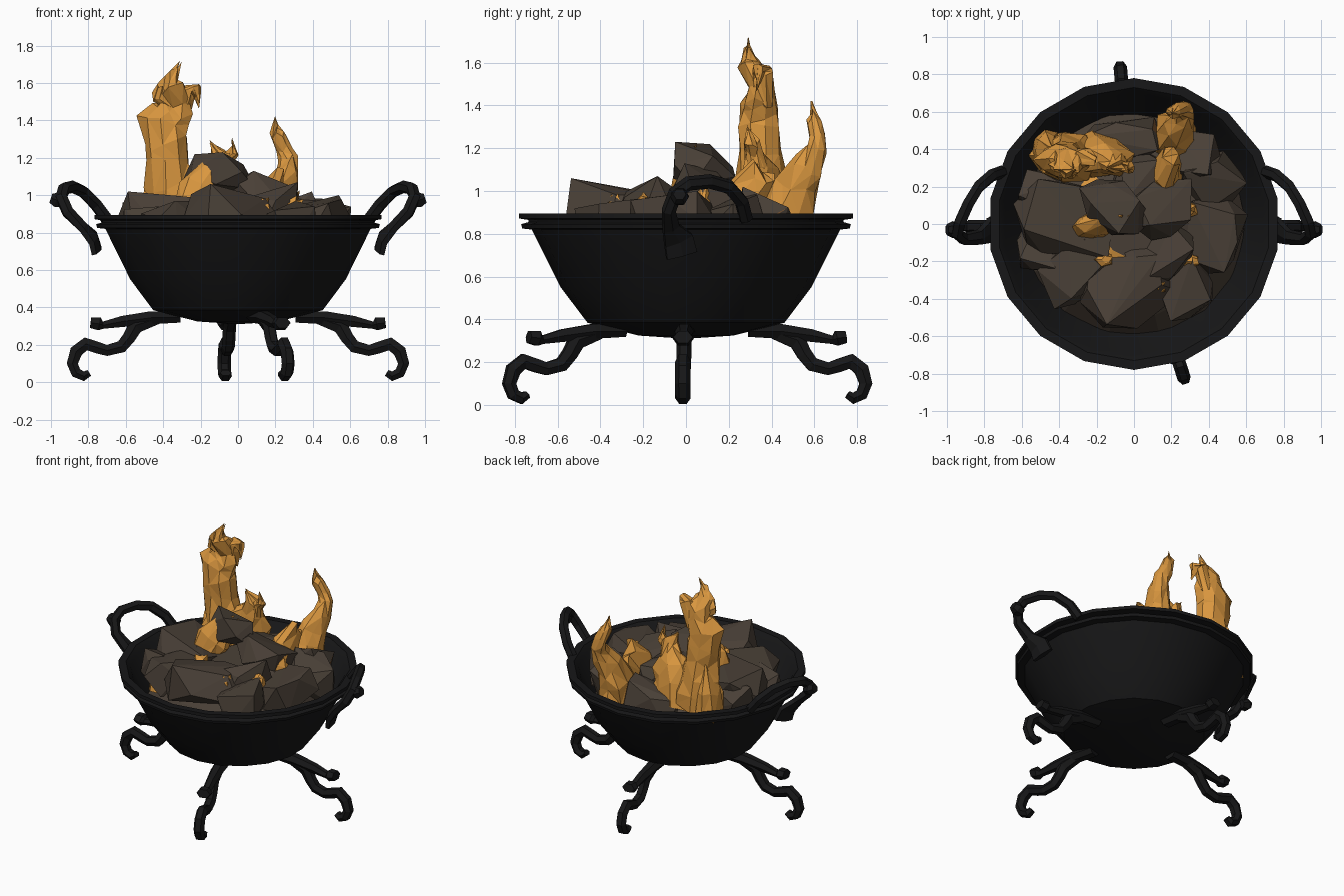
import bpy, bmesh, math, random
from mathutils import Vector, Euler

if "Cube" in bpy.data.objects:
    bpy.data.objects.remove(bpy.data.objects["Cube"])

random.seed(5)


def material(name, r, g, b):
    m = bpy.data.materials.new(name)
    m.diffuse_color = (r, g, b, 1)
    m.use_nodes = True
    m.node_tree.nodes["Principled BSDF"].inputs["Base Color"].default_value = m.diffuse_color
    return m


IRON = material("black iron", .0085, .0085, .009)
COAL = material("brown coal", .066, .050, .037)
FLAME = material("orange flame", .70, .31, .05)
EMBER = material("dull ember", .20, .09, .03)


def finish(name, bm, mats, smooth=False):
    bmesh.ops.recalc_face_normals(bm, faces=bm.faces)
    me = bpy.data.meshes.new(name)
    bm.to_mesh(me)
    bm.free()
    for m in mats:
        me.materials.append(m)
    ob = bpy.data.objects.new(name, me)
    bpy.context.collection.objects.link(ob)
    if smooth:
        bpy.ops.object.select_all(action='DESELECT')
        ob.select_set(True)
        bpy.context.view_layer.objects.active = ob
        bpy.ops.object.shade_smooth_by_angle(angle=math.radians(28))
    return ob


def loft(bm, pts, widths, side, sides=6, jitter=0.0):
    """Skin a tube along pts; widths are (in-plane, sideways) half sizes."""
    pts = [Vector(p) for p in pts]
    side = Vector(side)
    rings = []
    for i, p in enumerate(pts):
        t = (pts[min(i + 1, len(pts) - 1)] - pts[max(i - 1, 0)]).normalized()
        b = (side - t * side.dot(t)).normalized()
        n = b.cross(t)
        ring = []
        for k in range(sides):
            a = 2 * math.pi * (k + .5) / sides
            j = 1 + random.uniform(-jitter, jitter)
            lift = t * random.uniform(-jitter, jitter) * .2
            ring.append(bm.verts.new(p + lift + n * math.cos(a) * widths[i][0] * j
                                     + b * math.sin(a) * widths[i][1] * j))
        rings.append(ring)
    for r0, r1 in zip(rings, rings[1:]):
        for k in range(sides):
            q = (k + 1) % sides
            bm.faces.new((r0[k], r0[q], r1[q], r1[k]))
    bm.faces.new(rings[0])
    bm.faces.new(rings[-1])


# Bowl: lathed outside, double lip and hollow inside
profile = [(0, .31), (.22, .325), (.46, .385), (.585, .55), (.72, .82), (.765, .825),
           (.77, .845), (.735, .855), (.735, .865), (.78, .872), (.78, .895),
           (.73, .895), (.70, .86), (.56, .58), (.42, .44), (0, .40)]
bm = bmesh.new()
N = 18
rings = []
for r, z in profile:
    if r == 0:
        rings.append([bm.verts.new((0, 0, z))] * N)
    else:
        rings.append([bm.verts.new((r * math.cos(2 * math.pi * (k + .5) / N),
                                    r * math.sin(2 * math.pi * (k + .5) / N), z)) for k in range(N)])
for r0, r1 in zip(rings, rings[1:]):
    for k in range(N):
        q = (k + 1) % N
        bm.faces.new(list(dict.fromkeys((r0[k], r0[q], r1[q], r1[k]))))
finish("bowl", bm, [IRON], True)

# Legs: straight arm with knob plus S-shaped scroll foot
arm = [(.30, .345), (.45, .345), (.60, .325), (.70, .305), (.72, .312), (.765, .318)]
arm_w = [(.03, .05), (.04, .045), (.034, .035), (.022, .03), (.04, .05), (.032, .045)]
scroll = [(.42, .34), (.53, .305), (.565, .24), (.605, .19), (.68, .17), (.73, .185),
          (.79, .205), (.84, .165), (.86, .10), (.84, .05), (.80, .032), (.772, .05)]
scroll_w = [(.035, .035), (.05, .035), (.04, .035), (.038, .035), (.034, .035), (.036, .035),
            (.04, .036), (.04, .036), (.034, .036), (.032, .036), (.03, .036), (.02, .03)]
for name, ang, k in (("right", -1, 1.03), ("back", 95, .98), ("left", 181, 1.03), ("front", -72, 1.01)):
    a = math.radians(ang)
    c, s = math.cos(a), math.sin(a)
    bm = bmesh.new()
    for path, w in ((arm, arm_w), (scroll, scroll_w)):
        loft(bm, [(r * k * c, r * k * s, z) for r, z in path], w, (-s, c, 0), 6)
    finish(name + "_leg", bm, [IRON])

# Ring handles on both sides
ring_path = [(.70, .28, .87), (.76, .26, .95), (.83, .20, 1.02), (.885, .11, 1.045),
             (.93, .01, 1.035), (.945, -.05, .99), (.91, -.08, .91), (.83, -.07, .83),
             (.775, -.035, .77), (.755, -.02, .70)]
ring_w = [(.034, .034)] * 7 + [(.045, .03), (.08, .03), (.085, .025)]
for name, s in (("right", 1), ("left", -1)):
    bm = bmesh.new()
    loft(bm, [(s * x, y, z) for x, y, z in ring_path], ring_w, (.83 * s, .3, -.47), 6)
    loft(bm, [(s * .93, -.03, .96), (s * .97, -.03, .975), (s * 1.0, -.03, .985)],
         [(.03, .035), (.045, .045), (.03, .03)], (0, 1, 0), 6)
    finish(name + "_handle", bm, [IRON])

# Coal bed: rough mound filling the bowl, glowing in the middle
bm = bmesh.new()
rings = []
for r, z in ((.60, .64), (.50, .78), (.36, .88), (.18, .95)):
    rings.append([bm.verts.new((r * math.cos(2 * math.pi * k / 14), r * math.sin(2 * math.pi * k / 14),
                                z + random.uniform(-.02, .02))) for k in range(14)])
for i, (r0, r1) in enumerate(zip(rings, rings[1:])):
    for k in range(14):
        q = (k + 1) % 14
        f = bm.faces.new((r0[k], r0[q], r1[q], r1[k]))
        f.material_index = 1 if i > 0 and random.random() < .4 else 0
bm.faces.new(rings[-1])
finish("coal_bed", bm, [COAL, FLAME])


# Coal lumps: convex hulls of jittered boxes, (x, y, top z, half sizes)
def lump(bm, x, y, top, hx, hy, hz):
    rot = Euler((random.uniform(-.4, .4), random.uniform(-.4, .4), random.uniform(-.7, .7))).to_matrix()
    pts = []
    for sx in (-1, 1):
        for sy in (-1, 1):
            for sz in (-1, 1):
                j = [random.uniform(.4, 1.0) for _ in range(3)]
                pts.append(rot @ Vector((sx * hx * j[0], sy * hy * j[1], sz * hz * j[2])))
    for d in ((1, 0), (-1, 0), (0, 1), (0, -1)):
        pts.append(rot @ Vector((d[0] * hx + random.uniform(-.4, .4) * hx * abs(d[1]),
                                 d[1] * hy + random.uniform(-.4, .4) * hy * abs(d[0]),
                                 random.uniform(-.5, .5) * hz)))
    lift = top - max(p.z for p in pts)
    vs = [bm.verts.new(p + Vector((x, y, lift))) for p in pts]
    out = bmesh.ops.convex_hull(bm, input=vs)
    junk = [v for v in out["geom_interior"] if isinstance(v, bmesh.types.BMVert)]
    bmesh.ops.delete(bm, geom=junk, context='VERTS')


lumps = [(-.38, .03, 1.02, .27, .20, .14), (-.11, .10, 1.23, .20, .14, .11), (.16, .08, 1.13, .20, .15, .14),
         (.42, -.07, 1.0, .17, .22, .16), (.41, .22, .99, .17, .16, .14), (-.05, -.33, 1.06, .25, .23, .16),
         (.18, -.15, 1.07, .16, .15, .13), (.27, -.33, .97, .15, .18, .15), (-.34, -.27, .97, .15, .20, .15),
         (-.05, .44, .96, .20, .12, .14), (.03, .24, 1.05, .16, .14, .14), (-.50, -.12, .94, .13, .15, .13),
         (-.48, .17, .96, .14, .14, .14), (.33, .36, 1.02, .13, .13, .14), (-.18, -.10, .99, .16, .11, .12)]
bm = bmesh.new()
for l in lumps:
    lump(bm, *l)
for f in bm.faces:                      # a few small faces still glow
    if f.calc_area() < .006 and random.random() < .12:
        f.material_index = 1
finish("coal_lumps", bm, [COAL, EMBER])


# Flames: jagged lofted tongues of (x, y, z, half width x, half width y)
def flame(name, *tongues):
    bm = bmesh.new()
    for t in tongues:
        loft(bm, [p[:3] for p in t], [p[3:] for p in t], (0, 1, 0), 9, .17)
    bmesh.ops.triangulate(bm, faces=bm.faces)
    finish(name, bm, [FLAME])


flame("tall_flame",
      [(-.34, .37, .82, .20, .14), (-.35, .36, .93, .17, .13), (-.36, .345, 1.05, .14, .115),
       (-.37, .34, 1.18, .115, .10), (-.385, .335, 1.28, .12, .10), (-.40, .34, 1.37, .135, .09),
       (-.35, .35, 1.45, .10, .075), (-.34, .34, 1.52, .085, .065), (-.36, .30, 1.58, .07, .05),
       (-.35, .29, 1.63, .035, .03), (-.32, .29, 1.69, .005, .005)],
      [(-.31, .36, 1.42, .05, .05), (-.28, .36, 1.54, .055, .05), (-.23, .34, 1.57, .03, .03),
       (-.215, .33, 1.50, .005, .005)],
      [(-.36, .33, 1.48, .03, .03), (-.42, .31, 1.53, .04, .03), (-.40, .30, 1.58, .03, .03)])
flame("low_flames",
      [(-.19, .37, .82, .21, .13), (-.18, .36, .95, .18, .11), (-.15, .345, 1.05, .14, .09),
       (-.11, .33, 1.12, .09, .06), (-.09, .31, 1.20, .05, .04), (-.14, .30, 1.27, .005, .005)],
      [(-.08, .33, 1.08, .05, .05), (-.06, .31, 1.19, .035, .03), (-.02, .30, 1.23, .03, .03),
       (-.03, .29, 1.28, .004, .004)],
      [(-.46, .38, .82, .09, .11), (-.46, .39, .98, .065, .09), (-.44, .40, 1.15, .01, .01)],
      [(-.24, -.02, .92, .10, .08), (-.19, .0, 1.03, .11, .07), (-.12, .03, 1.14, .08, .05),
       (-.06, .06, 1.19, .03, .03)])
flame("back_flame",
      [(.22, .47, .80, .13, .14), (.22, .49, .92, .105, .13), (.24, .53, 1.03, .08, .10),
       (.27, .575, 1.12, .065, .07), (.275, .60, 1.18, .055, .05), (.24, .615, 1.25, .045, .038),
       (.215, .60, 1.32, .04, .035), (.205, .59, 1.39, .004, .004)],
      [(.17, .24, .84, .09, .11), (.17, .28, .98, .075, .11), (.20, .36, 1.08, .05, .08)])

# Glowing tongues peeking between the lumps
bm = bmesh.new()
for x, y, z in ((-.16, -.19, 1.0), (-.37, -.38, .92), (.12, -.33, .98), (.30, -.2, .97), (.30, .08, 1.0)):
    loft(bm, [(x, y, z - .15), (x, y, z - .03), (x + .02, y, z)],
         [(.07, .06), (.05, .045), (.02, .02)], (0, 1, 0), 5, .15)
finish("glow_between_coals", bm, [FLAME])
